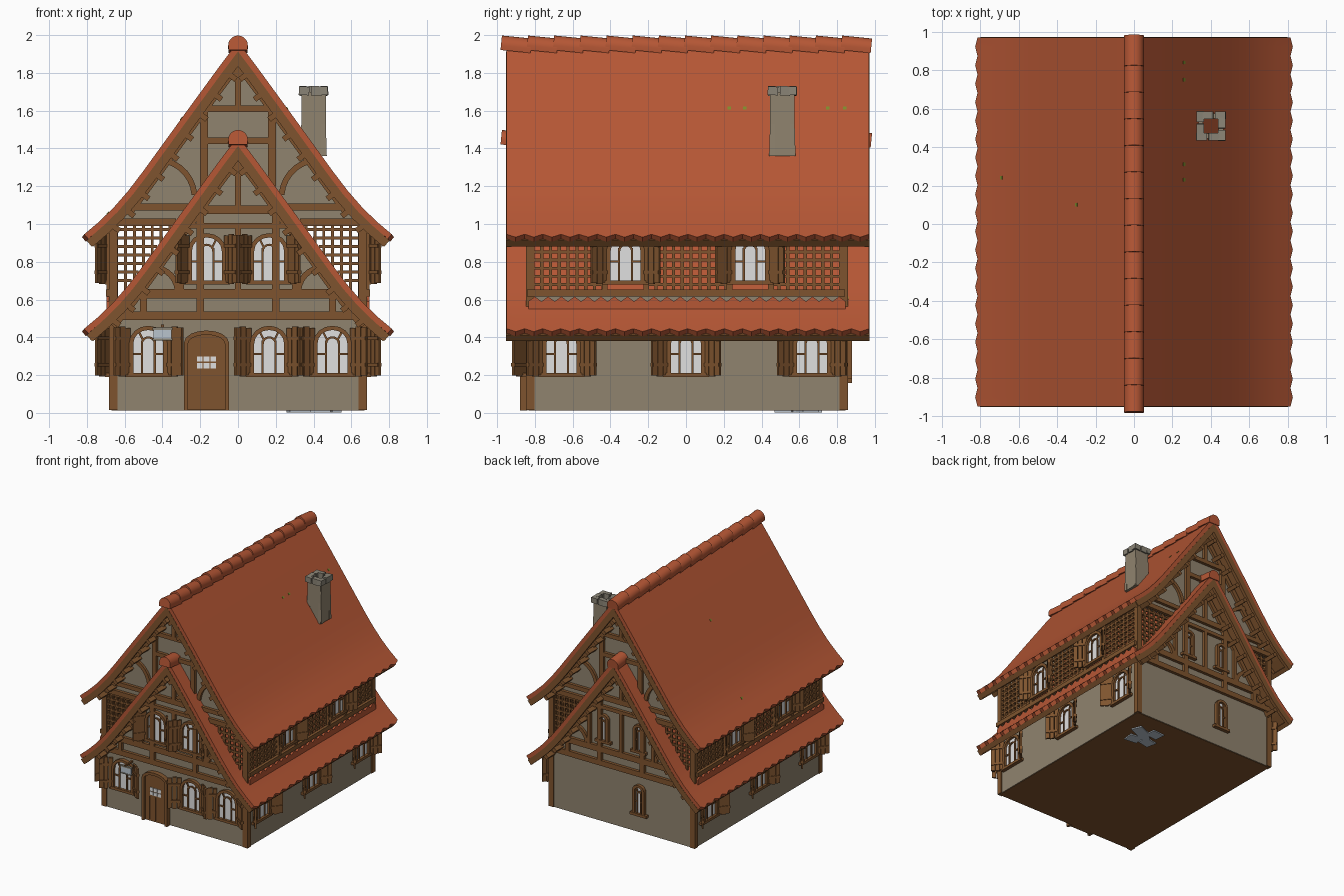
import bpy, bmesh, math
from mathutils import Matrix, Vector

if "Cube" in bpy.data.objects:
    bpy.data.objects.remove(bpy.data.objects["Cube"])

def mat(name, r, g, b):
    m = bpy.data.materials.new(name)
    lin = lambda c: ((c / 255 + 0.055) / 1.055) ** 2.4
    m.diffuse_color = (lin(r), lin(g), lin(b), 1)
    m.use_nodes = True
    m.node_tree.nodes["Principled BSDF"].inputs["Base Color"].default_value = m.diffuse_color
    return m

PLASTER = mat("plaster", 144, 131, 110)
TILE = mat("roof tile red", 182, 87, 53)
WOOD = mat("timber", 127, 84, 46)
GLASS = mat("pale glass", 224, 224, 224)
STONE = mat("grey stone", 138, 132, 118)
MOSS = mat("moss green", 125, 140, 45)
SIGN = mat("sign pale blue", 185, 195, 205)

parts = {}
T, R, I = Matrix.Translation, Matrix.Rotation, Matrix.Identity(4)

def part(name, m):
    if name not in parts:
        parts[name] = (bmesh.new(), m)
    return parts[name][0]

def box(name, m, M, c, s, rot=I):
    bmesh.ops.create_cube(part(name, m), size=1, matrix=M @ T(c) @ rot @ Matrix.Diagonal((*s, 1)))

def prism(name, m, M, pts, y0, y1):
    bm = part(name, m)
    a, b = [[bm.verts.new(M @ Vector((x, y, z))) for x, z in pts] for y in (y0, y1)]
    n = len(pts)
    fs = [bm.faces.new(a), bm.faces.new(b[::-1])]
    fs += [bm.faces.new((a[i], b[i], b[(i + 1) % n], a[(i + 1) % n])) for i in range(n)]
    bmesh.ops.recalc_face_normals(bm, faces=fs)

def bar(name, m, M, p, q, w=0.035, d=0.025, y=0.0):
    dx, dz = q[0] - p[0], q[1] - p[1]
    box(name, m, M, ((p[0] + q[0]) / 2, y - d / 2, (p[1] + q[1]) / 2),
        (math.hypot(dx, dz) + 0.004, d, w), R(-math.atan2(dz, dx), 4, 'Y'))

def path(name, m, M, pts, w, d, y=0.0):
    for p, q in zip(pts, pts[1:]):
        bar(name, m, M, p, q, w, d, y)

def arch(u, z, a, h, rise, n=8):
    top = [(u + a * math.cos(math.pi * i / n), z + h - rise + rise * math.sin(math.pi * i / n)) for i in range(n + 1)]
    return [(u + a, z)] + top + [(u - a, z)]

# wall frames: local x runs right along the wall, -y points outward
FRONT = T((0, -0.84, 0))
BACK = T((0, 0.85, 0)) @ R(math.pi, 4, 'Z')
RIGHT = T((0.675, 0, 0)) @ R(math.pi / 2, 4, 'Z')
LEFT = T((-0.675, 0, 0)) @ R(-math.pi / 2, 4, 'Z')

def window(M, u, z, a=0.09, h=0.25, ang=37, shutters=True):
    prism("window_glass", GLASS, M, arch(u, z, a, h, a * 0.9), -0.008, 0.005)
    path("window_frames", WOOD, M, arch(u, z, a, h, a * 0.9), 0.022, 0.028)
    bar("window_frames", WOOD, M, (u - a - .03, z), (u + a + .03, z), 0.022, 0.03)
    k = a * 0.38
    for s in (-1, 1):
        bar("window_bars", WOOD, M, (u + s * k, z), (u + s * k, z + h * .72), 0.011, 0.018)
        bar("window_bars", WOOD, M, (u + s * k * .8, z + h * .74), (u + s * k * 1.5, z + h * .93), 0.011, 0.018)
        bar("window_bars", WOOD, M, (u + s * k, z + h * .45), (u + s * a, z + h * .45), 0.011, 0.018)
    path("window_bars", WOOD, M, arch(u, z + h * .5, k, h * .3, k), 0.011, 0.018)
    if not shutters:
        return
    for s in (-1, 1):
        S = M @ T((u + s * (a + .006), -0.012, z)) @ R(-s * math.radians(ang), 4, 'Z')
        for i, hh in enumerate((0.25, 0.265, 0.255)):
            box("shutters", WOOD, S, (s * (0.018 + 0.036 * i), 0, 0.125), (0.033, 0.014, hh))
        for zz in (0.055, 0.195):
            box("shutter_battens", WOOD, S, (s * 0.055, 0, zz), (0.1, 0.026, 0.02))

# roof profile: (x, z) of the right half, flaring at the eave
PROF = [(0, 1.965), (.1, 1.832), (.2, 1.695), (.3, 1.558), (.4, 1.42), (.5, 1.282), (.58, 1.177), (.66, 1.085), (.74, 1.008), (.82, .938)]

def rz(x):
    x = abs(x)
    for (a, b), (c, d) in zip(PROF, PROF[1:]):
        if x <= c:
            return b + (d - b) * (x - a) / (c - a)
    return PROF[-1][1]

def xi(z):
    return next(i / 200 for i in range(165) if rz(i / 200) <= z)

def layer(t, dz):
    # profile moved inward by t along its normal
    h = [(0, PROF[0][1] - 1.68 * t + dz)]
    for i in range(1, len(PROF)):
        (a, b), (c, d) = PROF[i - 1], PROF[min(i + 1, len(PROF) - 1)]
        L = math.hypot(c - a, d - b)
        h.append((PROF[i][0] - t * (b - d) / L, PROF[i][1] - t * (c - a) / L + dz))
    return [(-x, z) for x, z in h[:0:-1]] + h

def roof(tag, dz):
    # tiled skin with a scalloped eave
    bm = part(tag + "_roof_tiles", TILE)
    loop, n = layer(0, dz) + layer(.032, dz)[::-1], len(PROF) * 2 - 1
    ends = {0: -1, n - 1: 1, n: 1, 2 * n - 1: -1}
    rows = []
    for k in range(41):
        off = 0.006 if k % 2 else -0.006
        rows.append([bm.verts.new((x + ends.get(i, 0) * off, -.95 + k * .048, z - (off * 1.3 if i in ends else 0)))
                     for i, (x, z) in enumerate(loop)])
    for a, b in zip(rows, rows[1:]):
        for i in range(2 * n):
            j = (i + 1) % (2 * n)
            bm.faces.new((a[i], a[j], b[j], b[i]))
    for r in (rows[0], rows[-1]):
        for i in range(n - 1):
            bm.faces.new((r[i], r[i + 1], r[2 * n - 2 - i], r[2 * n - 1 - i]))
    bmesh.ops.recalc_face_normals(bm, faces=bm.faces[:])
    # wooden deck and barge boards
    for y0, y1, t in ((-.93, .95, .044), (-.952, -.925, .078), (.945, .972, .078)):
        a, b = layer(.031, dz), layer(t, dz)
        for i in range(n - 1):
            prism(tag + "_roof_boards", WOOD, I, [a[i], a[i + 1], b[i + 1], b[i]], y0, y1)
    for s in (-1, 1):
        box(tag + "_eave_beam", WOOD, I, (s * .775, .008, .908 + dz), (.035, 1.92, .04), R(s * .72, 4, 'Y'))
        # purlin stubs under the gable overhang
        for k in range(9):
            x = .1 + k * .077
            for y in (-.89, .9):
                box(tag + "_purlins", WOOD, I, (s * (x - .076), y, rz(x) - .057 + dz), (.03, .11, .035), R(s * .92, 4, 'Y'))
        # rafters under the long eaves
        for k in range(17):
            bar(tag + "_rafters", WOOD, T((0, -.8 + k * .1, 0)), (s * .63, 1.035 + dz), (s * .765, .91 + dz), .03, .03)
    # overlapping ridge caps, each with its front lip raised
    cap = [(.05, -.025)] + [(.052 * math.cos(math.pi * i / 12), .052 * math.sin(math.pi * i / 12)) for i in range(13)] + [(-.05, -.025)]
    for k in range(14):
        prism(tag + "_ridge_caps", TILE, T((0, -.9 + k * .1385, 1.938 + dz)) @ R(-.1, 4, 'X'), cap, -.08, .08)

roof("upper", 0)
roof("lower", -.5)

# walls and floor
prism("floor", WOOD, I, [(-.67, .012), (.67, .012), (.67, .03), (-.67, .03)], -.835, .845)
under = lambda xs, d: [(x, rz(x) - d) for x in xs]
XS = [.67, .6, .5, .4, .2, 0, -.2, -.4, -.5, -.6, -.67]
for M in (FRONT, BACK):
    prism("lower_gable_wall", PLASTER, M, [(-.67, .015), (.67, .015)] + under(XS, .56), 0, .03)
    prism("upper_gable_wall", PLASTER, M, [(-.64, 1.0), (.64, 1.0)] + under(XS[1:-1], .06), .002, .03)
for s in (-1, 1):
    box("side_walls", PLASTER, I, (s * .66, .005, .265), (.03, 1.68, .5))
    box("gallery_base", PLASTER, I, (s * .66, .005, .58), (.03, 1.68, .08))
    for y in (-.825, .835):
        box("corner_posts", WOOD, I, (s * .66, y, .5), (.045, .045, .97))

# timber framing on both gables
for M in (FRONT, BACK):
    F = lambda p, q, w=.035: bar("gable_timbers", WOOD, M, p, q, w)
    F((-.68, .515), (.68, .515), .045)
    F((-.55, .63), (.55, .63), .05)
    F((-.28, .99), (.28, .99), .03)
    F((-.2, 1.075), (.2, 1.075), .045)
    F((0, 1.08), (0, 1.4), .03)
    F((0, .65), (0, .99), .03)
    F((-.18, 1.44), (.18, 1.44))
    F((-.2, 1.61), (.2, 1.61))
    F((0, 1.61), (0, 1.88), .03)
    for s in (-1, 1):
        F((s * .2, .52), (s * .2, 1.14), .04)
        F((s * .5, .52), (s * .5, .63))
        F((s * .18, 1.2), (s * .18, 1.64), .04)
        F((s * .33, 1.01), (s * .66, 1.01), .04)
        F((s * .24, 1.09), (s * .57, 1.09))
        F((s * .3, .65), (s * .3, .92), .03)
        arc = lambda cx, cz, r: [(s * (cx - r * math.cos(math.radians(a))), cz + r * math.sin(math.radians(a))) for a in range(5, 92, 12)]
        path("curved_braces", WOOD, M, arc(.43, 1.14, .2), .03, .022)
        path("curved_braces", WOOD, M, arc(.45, .64, .13), .03, .022)
        # rafters following both roofs on the wall
        for dz in (0, -.5):
            h = [(s * x, z - .125 + dz) for x, z in PROF[:8 if dz else 7]]
            path("gable_rafters", WOOD, M, h, .035, .022)
        # open lattice at the gallery ends
        for k in range(7):
            x = .36 + k * .047
            bar("gallery_lattice", WOOD, M, (s * x, rz(x) - .51), (s * x, 1.0), .015, .015, .02)
            z = .7 + k * .045
            bar("gallery_lattice", WOOD, M, (s * xi(z + .5), z), (s * .66, z), .015, .015, .02)

# long sides: gallery lattice, beams and windows
for M, f in ((RIGHT, 1), (LEFT, -1)):
    bar("gallery_beams", WOOD, M, (-.84, .635), (.84, .635), .035, .025)
    bar("gallery_beams", WOOD, M, (-.84, .98), (.84, .98), .035, .025)
    for k in range(36):
        y = -.81 + k * .0465
        if min(abs(y + .32), abs(y - .34)) > .1:
            bar("gallery_lattice", WOOD, M, (f * y, .64), (f * y, .98), .017, .018, .015)
    for k in range(7):
        for a, b in ((-.83, -.42), (-.22, .24), (.44, .84)):
            bar("gallery_lattice", WOOD, M, (f * a, .68 + k * .043), (f * b, .68 + k * .043), .015, .018, .015)
    for y in (-.32, .34):
        window(M, f * y, .69)
        for s in (-.11, .11):
            bar("gallery_posts", WOOD, M, (f * y + s, .63), (f * y + s, .98), .03, .02)
    # row of pointed tiles lapped up against the gallery base
    for k in range(24):
        y = -.8 + k * .07
        prism("gallery_tile_tips", TILE, M, [(y - .035, .55), (y + .035, .55), (y + .035, .59), (y, .616), (y - .035, .59)], -.022, -.004)
    for y in (-.66, 0, .667):
        window(M, f * y, .2)

# front and back windows
for u in (-.475, .165, .5):
    window(FRONT, u, .2)
for u in (-.165, .165):
    window(FRONT, u, .69, ang=52)
    window(BACK, u, .7, .04, .22, shutters=False)
window(BACK, .166, .17, .045, .24, shutters=False)

# front door
prism("door", WOOD, FRONT, arch(-.167, .015, .1, .4, .05), -.02, .01)
path("door_frame", WOOD, FRONT, arch(-.167, .015, .108, .41, .055), .022, .04)
for i in (-.036, 0, .036):
    bar("door_grooves", WOOD, FRONT, (-.167 + i * 1.6, .03), (-.167 + i * 1.6, .22), .006, .004, -.02)
    for z in (.25, .285):
        box("door_glass", GLASS, FRONT, (-.167 + i, -.022, z), (.03, .006, .028))

# hanging sign
box("sign_board", SIGN, I, (-.4, -.92, .415), (.095, .016, .05))
box("sign_trim", STONE, I, (-.4, -.92, .445), (.105, .022, .012))
box("sign_trim", STONE, I, (-.4, -.92, .388), (.105, .022, .01))
box("sign_bracket", WOOD, I, (-.4, -.89, .46), (.014, .1, .014))

# hollow chimney with a stone cap
C = T((.4, .51, 0))
for k in range(4):
    M = C @ R(k * math.pi / 2, 4, 'Z')
    prism("chimney_stack", PLASTER, M, [(-.07, 1.36), (.07, 1.36), (.06, 1.7), (-.06, 1.7)], -.065, -.04)
    for u, h in ((-.05, .045), (.015, .05)):
        box("chimney_cap", STONE, M, (u, -.056, 1.705), (.055, .038, h), R(.06, 4, 'Y'))

# hearth stones showing under the floor
for x, y, a in ((.32, .54, .2), (.44, .52, -.1), (.35, .67, .1), (.48, .64, .4), (.41, .6, .7)):
    box("hearth_stones", SIGN, I, (x, y, .01), (.11, .09, .016), R(a, 4, 'Z'))

# moss tufts on the roof
for s, x, y, dz in ((1, .26, .23, 0), (1, .26, .31, 0), (1, .26, .75, 0), (1, .26, .84, 0), (1, .64, .85, -.5), (-1, .69, .24, 0), (-1, .3, .1, 0)):
    box("moss", MOSS, I, (s * x, y, rz(x) + dz), (.018, .018, .006), R(s * .92, 4, 'Y'))

# turn the collected meshes into objects
for name, (bm, m) in parts.items():
    me = bpy.data.meshes.new(name)
    bm.to_mesh(me)
    bm.free()
    me.materials.append(m)
    ob = bpy.data.objects.new(name, me)
    bpy.context.collection.objects.link(ob)
    if "ridge" in name or "tiles" in name:
        bpy.context.view_layer.objects.active = ob
        ob.select_set(True)
        bpy.ops.object.shade_smooth_by_angle(angle=math.radians(30))
        ob.select_set(False)
